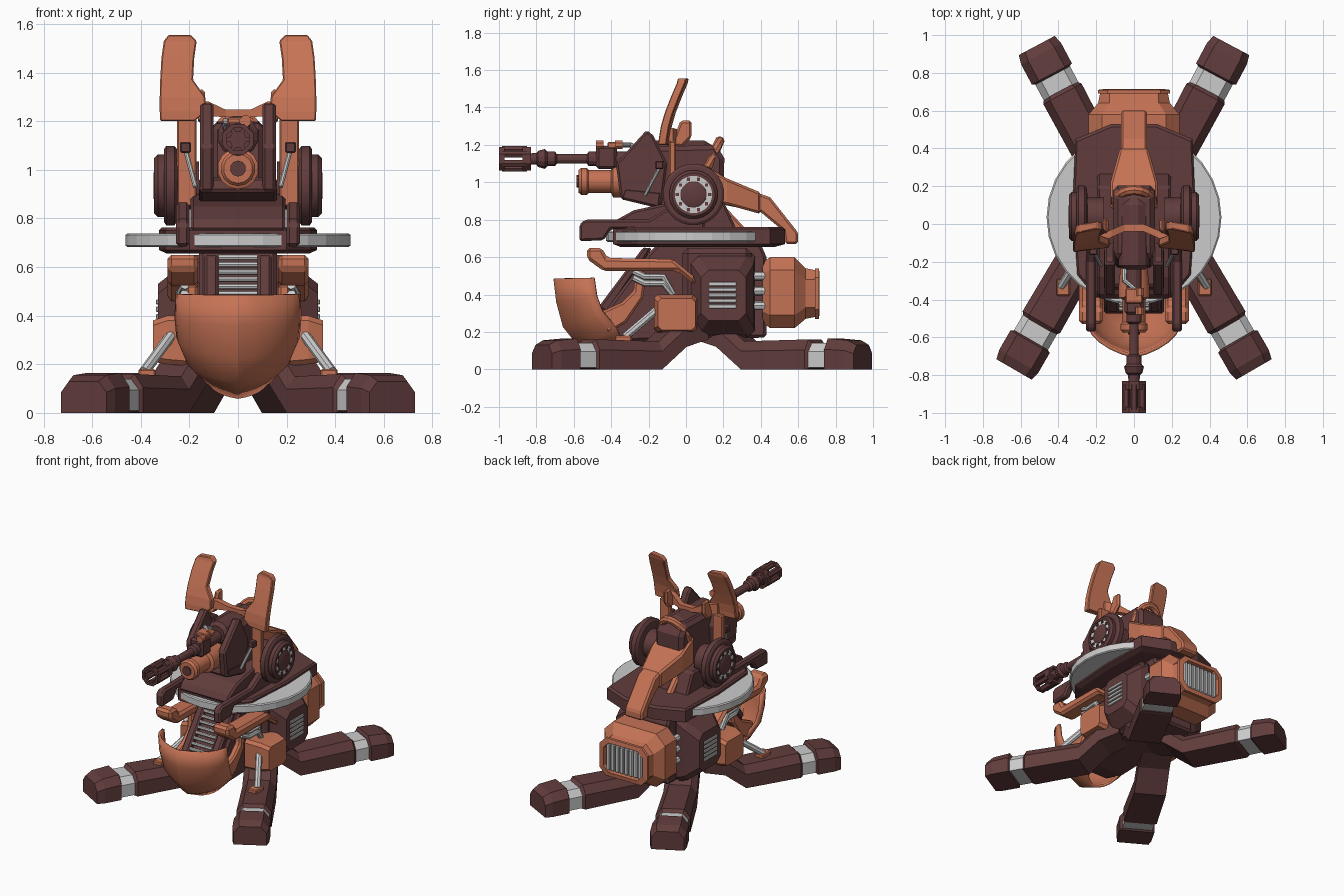
import bpy, bmesh
from math import sin, cos, pi
from mathutils import Vector

if "Cube" in bpy.data.objects:
    bpy.data.objects.remove(bpy.data.objects["Cube"])

def material(name, rgb):
    m = bpy.data.materials.new(name)
    m.diffuse_color = (*rgb, 1)
    m.use_nodes = True
    m.node_tree.nodes["Principled BSDF"].inputs["Base Color"].default_value = m.diffuse_color
    return m

ORANGE = material("orange_paint", (0.56, 0.17, 0.09))
DARK = material("dark_metal", (0.12, 0.045, 0.045))
GREY = None

def loft(name, rings, mat, mirror=False, bevel=0, smooth=False, caps=True, closed=True, thick=0):
    """Skin a list of equal-length point rings."""
    bm = bmesh.new()
    rows = [[bm.verts.new(p) for p in ring] for ring in rings]
    n = len(rows[0])
    for a, b in zip(rows, rows[1:]):
        for i in range(n if closed else n - 1):
            j = (i + 1) % n
            bm.faces.new((a[i], a[j], b[j], b[i]))
    if caps:
        bm.faces.new(rows[0][::-1])
        bm.faces.new(rows[-1])
    bmesh.ops.recalc_face_normals(bm, faces=bm.faces)
    me = bpy.data.meshes.new(name)
    bm.to_mesh(me)
    bm.free()
    ob = bpy.data.objects.new(name, me)
    bpy.context.collection.objects.link(ob)
    if mat:
        me.materials.append(mat)
    if thick:
        s = ob.modifiers.new("thickness", 'SOLIDIFY')
        s.thickness, s.offset = thick, 0
    if bevel:
        b = ob.modifiers.new("chamfer", 'BEVEL')
        b.width, b.segments, b.angle_limit = bevel, 1, 0.6
    if mirror:
        ob.modifiers.new("mirror", 'MIRROR')
    if smooth:
        bpy.ops.object.select_all(action='DESELECT')
        ob.select_set(True)
        bpy.context.view_layer.objects.active = ob
        bpy.ops.object.shade_smooth_by_angle(angle=0.55)
    return ob

def prism(name, yz, x0, x1, mat, mirror=False, bevel=0.012):
    return loft(name, [[(x, y, z) for y, z in yz] for x in (x0, x1)], mat, mirror, bevel)

def box(name, x, y, z, mat, mirror=False, bevel=0.006):
    return prism(name, [(y[0], z[0]), (y[1], z[0]), (y[1], z[1]), (y[0], z[1])], *x, mat, mirror, bevel)

def turned(name, prof, c, axis, n, mat, mirror=False, caps=True):
    """Lathe (position, radius) pairs about the x or y axis through c = (other, z)."""
    rings = []
    for p, r in prof:
        ang = [2 * pi * (i + 0.5) / n for i in range(n)]
        rings.append([(p, c[0] + r * cos(a), c[1] + r * sin(a)) if axis == 'X'
                      else (c[0] + r * cos(a), p, c[1] + r * sin(a)) for a in ang])
    return loft(name, rings, mat, mirror, smooth=n > 12, caps=caps)

def tube(name, path, r, mat, mirror=False, n=8):
    pts = [Vector(p) for p in path]
    rings = []
    for i, p in enumerate(pts):
        q = (pts[min(i + 1, len(pts) - 1)] - pts[max(i - 1, 0)]).to_track_quat('Z', 'Y')
        rings.append([p + q @ Vector((r * cos(2 * pi * k / n), r * sin(2 * pi * k / n), 0)) for k in range(n)])
    return loft(name, rings, mat, mirror)

def chamfered(w, z0, z1, c, y):
    return [(w, y, z0 + c), (w, y, z1 - c), (w - c, y, z1), (c - w, y, z1),
            (-w, y, z1 - c), (-w, y, z0 + c), (c - w, y, z0), (w - c, y, z0)]

# Legs: toe, grey ankle band, beam rising into the hull
def leg(label, tip, d):
    def rings(rows):
        out = []
        for u, zb, zt, w in rows:
            c = (zt - zb) * 0.35
            sec = [(-w, zb), (w, zb), (w, zt - c), (w * 0.65, zt), (-w * 0.65, zt), (-w, zt - c)]
            out.append([(tip[0] - d[0] * u - d[1] * v, tip[1] - d[1] * u + d[0] * v, z) for v, z in sec])
        return out
    loft(label + "_toe", rings([(0, 0, .13, .108), (.05, 0, .155, .12), (.17, 0, .165, .12), (.18, .01, .15, .1)]), DARK, True)
    loft(label + "_ankle_band", rings([(.165, .01, .14, .104), (.285, .01, .14, .104)]), GREY, True)
    loft(label + "_beam", rings([(.27, .005, .14, .1), (.29, 0, .16, .115), (.68, 0, .15, .11),
                                 (.83, .12, .27, .108), (.97, .16, .34, .1)]), DARK, True)
leg("front_leg", (.635, -.77), (.5, -.866))
leg("rear_leg", (.515, .945), (.47, .883))

# Lower hull with side pods and grilles
prism("hull", [(-.48, .2), (-.44, .3), (-.2, .62), (-.15, .67), (.4, .67), (.43, .6), (.43, .17), (-.3, .15)],
      -.16, .16, DARK, bevel=.015)
box("hull_rear", (-.23, .23), (-.02, .35), (.17, .65), DARK, bevel=.03)
def pod_ring(x, y0, y1, z0, z1, c=.04):
    return [(x, y0 + c, z0), (x, y1 - c, z0), (x, y1, z0 + c), (x, y1, z1 - c),
            (x, y1 - c, z1), (x, y0 + c, z1), (x, y0, z1 - c), (x, y0, z0 + c)]
loft("side_pod", [pod_ring(.18, .01, .37, .17, .64), pod_ring(.24, .03, .36, .19, .6),
                  pod_ring(.33, .08, .32, .26, .53)], DARK, True)
for i in range(5):
    z = .325 + i * .03
    box("side_grille_slat", (.31, .338), (.12, .27), (z, z + .022), GREY, True, .004)
for s in (-1, 1):
    prism("front_vent_rail", [(-.47, .33), (-.23, .65), (-.18, .65), (-.42, .3)], s * .08, s * .14, DARK)
for i in range(11):
    t = i / 10
    y, z = -.45 + .23 * t, .34 + .3 * t
    tube("front_vent_slat", [(-.08, y, z), (.08, y, z)], .012, GREY)

# Rear engine block
loft("engine_block", [chamfered(.2, .25, .57, .06, .41), chamfered(.24, .22, .6, .07, .45),
                      chamfered(.24, .22, .6, .07, .58), chamfered(.19, .27, .54, .06, .64),
                      chamfered(.18, .28, .53, .05, .69), chamfered(.19, .27, .54, .05, .69),
                      chamfered(.19, .27, .54, .05, .71), chamfered(.155, .3, .51, .04, .715),
                      chamfered(.15, .305, .505, .04, .68)], ORANGE)
for i in range(8):
    x = -.126 + i * .036
    box("engine_grille_bar", (x - .015, x + .015), (.67, .708), (.31, .5), GREY)
for z in (.34, .42, .5):
    tube("engine_pipe", [(.19, .33, z), (.19, .45, z)], .024, GREY, True)

# Front bucket shield
bucket = []
for (yc, zc), (xs, ys, zs) in zip([(-.70, .485), (-.685, .36), (-.65, .23), (-.57, .13), (-.43, .066)],
                                  [(.25, -.49, .49), (.252, -.475, .39), (.245, -.445, .31), (.205, -.37, .22), (.11, -.33, .13)]):
    row = []
    for k in range(-6, 7):
        a = k / 6 * pi / 2
        f = 0.6 * (1 - cos(a)) + 0.4 * abs(k) / 6
        row.append((xs * sin(a), yc + (ys - yc) * f, zc + (zs - zc) * f))
    bucket.append(row)
loft("bucket_shield", bucket, ORANGE, smooth=True, caps=False, closed=False, thick=.018)
prism("bucket_arm", [(-.47, .3), (-.34, .36), (-.28, .42), (-.27, .53), (-.21, .52), (-.23, .38),
                     (-.32, .25), (-.42, .19)], .165, .215, ORANGE, True)

# Fenders, knee housings, pistons and hoses
prism("front_fender", [(-.53, .65), (-.45, .65), (-.42, .595), (-.07, .59), (.05, .49), (.05, .45),
                       (-.05, .525), (-.44, .525), (-.53, .59)], .165, .29, ORANGE, True, .018)
loft("knee_housing", [pod_ring(.17, -.17, .06, .19, .4, .02), pod_ring(.29, -.17, .06, .2, .4, .02),
                      pod_ring(.35, -.15, .05, .21, .38, .02)], ORANGE, True)
tube("leg_piston", [(.26, -.13, .34), (.385, -.33, .17)], .022, GREY, True)
box("piston_foot", (.34, .41), (-.38, -.29), (.12, .18), ORANGE, True)
for dz in (0, .035):
    tube("hose", [(.22, -.28, .49 + dz), (.235, -.22, .46 + dz), (.24, -.12, .46 + dz), (.23, -.07, .4)], .018, GREY, True)

# Turntable ring and turret base plate
def flat_ring(r, z, n=28):
    return [(r * cos(2 * pi * i / n), .035 + r * sin(2 * pi * i / n), z) for i in range(n)]
loft("turntable_ring", [flat_ring(.455, .682), flat_ring(.463, .688), flat_ring(.463, .732), flat_ring(.455, .738)], GREY)
half = [(.12, .53), (.31, .45), (.325, .1), (.3, -.27), (.2, -.39)]
plate = half + [(-x, y) for x, y in reversed(half)]
loft("turret_base_plate", [[(x * s, y * s, z) for x, y in plate]
                           for s, z in ((.9, .655), (1, .67), (1, .75), (.97, .762))], DARK)

# Turret body and front fins
prism("turret_body", [(-.4, .75), (-.37, .8), (-.28, .85), (-.05, .9), (.2, .9), (.27, .75)], -.195, .195, DARK)
prism("base_fin", [(-.57, .685), (-.57, .775), (-.54, .8), (-.2, .8), (0, .92), (.1, .92), (.1, .75),
                   (-.4, .75), (-.44, .69)], .2, .255, DARK, True)
prism("gun_housing", [(-.24, .92), (-.18, 1.19), (.16, 1.2), (.205, 1.13), (.2, .85), (-.15, .85)], -.11, .11, DARK, bevel=.025)
turned("breech", [(-.24, .06), (-.22, .085), (.1, .085), (.14, .06)], (0, 1.14), 'Y', 12, DARK)

# Side wheels
turned("side_wheel", [(.16, .1), (.245, .1), (.25, .15), (.262, .165), (.295, .165), (.305, .15),
                      (.305, .13), (.33, .13), (.345, .115), (.345, .1), (.32, .1)], (.04, .935), 'X', 24, DARK, True)
turned("wheel_bearing_ring", [(.318, .1), (.337, .1), (.337, .07), (.318, .07)], (.04, .935), 'X', 24, GREY, True)
turned("wheel_hub", [(.31, .07), (.34, .07), (.347, .055)], (.04, .935), 'X', 16, DARK, True)
for i in range(10):
    a = 2 * pi * i / 10
    y, z = .04 + .086 * cos(a), .935 + .086 * sin(a)
    box("bearing_stud", (.33, .343), (y - .009, y + .009), (z - .009, z + .009), DARK, True, 0)

# Orange spine, lower strut, ear posts and tilted breech hoop
prism("rear_spine", [(.1, 1.05), (.22, 1.0), (.45, .92), (.6, .73), (.6, .67), (.53, .67), (.52, .74),
                     (.4, .84), (.2, .88), (.1, .88)], -.07, .07, ORANGE)
loft("spine_shoulder", [[(x, y, z) for x, z in ((-w, zb), (w, zb), (w, zt), (-w, zt))] for y, w, zb, zt in
                        ((.08, .125, .9, 1.1), (.22, .125, .88, 1.02), (.4, .075, .83, .945))], ORANGE, bevel=.012)
prism("spine_strut", [(.1, .88), (.2, .88), (.32, .75), (.22, .75)], .05, .1, ORANGE, True)
box("ear_post", (.17, .25), (-.09, -.055), (.85, 1.22), ORANGE, True)
tube("breech_hoop", [(.1 * cos(a), .115 + .065 * sin(a), 1.08 + .14 * sin(a))
                     for a in [pi * k / 10 for k in range(11)]], .026, ORANGE)

# Ears and the yoke that joins them
ear = [[(xi, y - .025, z), (xo, y - .045, z), (xo, y, z), (xi, y + .015, z)] for z, xi, xo, y in
       ((1.2, .18, .32, -.105), (1.24, .13, .322, -.1), (1.3, .135, .322, -.09), (1.37, .185, .32, -.07),
        (1.46, .18, .315, -.035), (1.53, .17, .305, -.005), (1.555, .195, .285, .0))]
loft("ear", ear, ORANGE, True, bevel=.005)
loft("ear_yoke", [[(x, y - .02, z - h), (x, y + .02, z - h), (x, y + .02, z + h), (x, y - .02, z + h)]
                  for x, y, z, h in ((-.2, -.09, 1.25, .04), (-.12, -.05, 1.25, .03), (-.05, -.02, 1.232, .015),
                                     (.05, -.02, 1.232, .015), (.12, -.05, 1.25, .03), (.2, -.09, 1.25, .04))], ORANGE)
prism("ear_bracket", [(-.12, 1.2), (-.06, 1.25), (-.03, 1.33), (.03, 1.33), (.03, 1.24), (-.02, 1.19)],
      .135, .165, ORANGE, True)

# Gun shield
prism("shield_cheek", [(-.35, .91), (-.375, 1.1), (-.21, 1.28), (-.175, 1.25), (-.1, 1.1), (-.13, .87)], .1, .157, DARK, True)
prism("shield_chin", [(-.35, .91), (-.14, .86), (-.13, .95), (-.33, .97)], -.16, .16, DARK)
tube("elevation_piston", [(.175, -.22, .93), (.215, -.14, 1.08)], .01, GREY, True)
box("piston_cap", (.193, .238), (-.165, -.12), (1.07, 1.115), DARK, True)

# Main gun: barrel, receiver, slotted muzzle cage
turned("gun_barrel", [(-.87, .03), (-.8, .032), (-.79, .045), (-.755, .055), (-.74, .04), (-.7, .04), (-.69, .026),
                      (-.53, .026), (-.52, .04), (-.2, .04)], (0, 1.125), 'Y', 12, DARK)
box("gun_receiver", (-.05, .05), (-.48, -.37), (1.07, 1.195), DARK, bevel=.015)
for a, b in ((-1, -.97), (-.875, -.83)):
    turned("muzzle_collar", [(a, .05), (a, .068), (b, .068), (b, .05), (a, .05)], (0, 1.125), 'Y', 8, DARK, caps=False)
turned("muzzle_back", [(-.87, .055), (-.83, .035)], (0, 1.125), 'Y', 8, DARK)
for i in range(6):
    a = 2 * pi * i / 6 + pi / 6
    tube("muzzle_bar", [(.05 * cos(a), -.985, 1.125 + .05 * sin(a)), (.05 * cos(a), -.85, 1.125 + .05 * sin(a))], .021, DARK, n=6)
box("sight_mount", (-.045, .045), (-.42, -.34), (1.18, 1.215), ORANGE)
for y in (-.46, -.36):
    turned("sight_ring", [(y - .02, .025), (y + .02, .025)], (.03, 1.2), 'Y', 8, ORANGE)
tube("gun_cable", [(-.05, -.24, 1.17), (-.05, -.3, 1.2), (0, -.34, 1.2), (.0, -.4, 1.19)], .014, GREY)

# Lower launcher tube
turned("lower_launcher", [(-.575, .035), (-.575, .06), (-.56, .072), (-.53, .072), (-.52, .062), (-.4, .062),
                          (-.39, .085), (-.34, .085), (-.2, .07)], (0, 1.005), 'Y', 14, ORANGE)
turned("launcher_bore", [(-.585, .02), (-.585, .033), (-.56, .033)], (0, 1.005), 'Y', 10, DARK)
